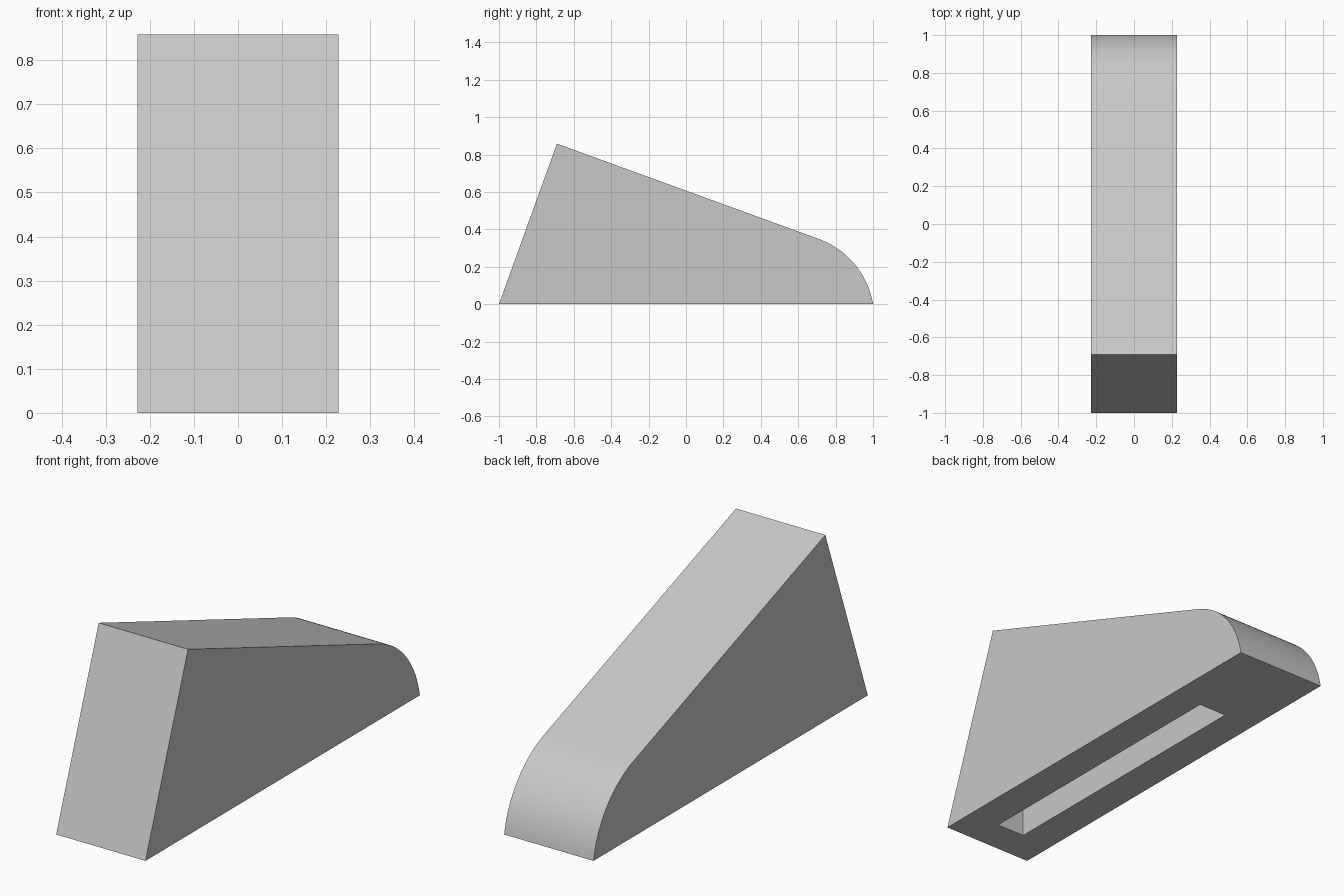
import bpy, bmesh
from math import radians, sin, cos, atan2
from mathutils import Vector

cube = bpy.data.objects.get("Cube")
if cube:
    bpy.data.objects.remove(cube, do_unlink=True)

HALF_WIDTH = 0.228
SLOPE = radians(20)
ARC_STEPS = 24


def extruded(name, profile, half_width):
    """Solid made by sweeping a (y, z) profile across x."""
    bm = bmesh.new()
    face = bm.faces.new([bm.verts.new((-half_width, y, z)) for y, z in profile])
    swept = bmesh.ops.extrude_face_region(bm, geom=[face])["geom"]
    verts = [v for v in swept if isinstance(v, bmesh.types.BMVert)]
    bmesh.ops.translate(bm, verts=verts, vec=(2 * half_width, 0, 0))
    bmesh.ops.recalc_face_normals(bm, faces=bm.faces)
    mesh = bpy.data.meshes.new(name)
    bm.to_mesh(mesh)
    bm.free()
    obj = bpy.data.objects.new(name, mesh)
    bpy.context.collection.objects.link(obj)
    return obj


# Grey material
grey = bpy.data.materials.new("light_grey")
grey.use_nodes = True
colour = (0.58, 0.58, 0.58, 1)
grey.diffuse_color = colour
grey.node_tree.nodes["Principled BSDF"].inputs["Base Color"].default_value = colour

# Wedge profile: leaning front, sloping top, nose arc tangent to the slope
peak = Vector((-0.69, 0.858))
toe = Vector((1, 0))
run = 1.4
start = peak + run * Vector((1, -sin(SLOPE) / cos(SLOPE)))
inward = Vector((-sin(SLOPE), -cos(SLOPE)))
chord = toe - start
radius = chord.length_squared / (2 * chord.dot(inward))
centre = start + radius * inward
first = radians(90) - SLOPE
last = atan2(toe.y - centre.y, toe.x - centre.x)
arc = []
for i in range(ARC_STEPS + 1):
    a = first + (last - first) * i / ARC_STEPS
    arc.append((centre.x + radius * cos(a), centre.y + radius * sin(a)))
wedge = extruded("wedge_body", [(-1, 0), tuple(peak)] + arc, HALF_WIDTH)
wedge.data.materials.append(grey)

# Long slot sunk into the underside
slot = extruded("slot_cutter",
                [(-0.84, -0.1), (-0.84, 0.25), (0.535, 0.25), (0.535, -0.1)], 0.071)
slot.data.materials.append(grey)
slot.hide_render = True
cut = wedge.modifiers.new("slot", "BOOLEAN")
cut.operation = "DIFFERENCE"
cut.solver = "EXACT"
cut.object = slot

bpy.ops.object.select_all(action="DESELECT")
wedge.select_set(True)
bpy.context.view_layer.objects.active = wedge
bpy.ops.object.modifier_apply(modifier=cut.name)
bpy.data.objects.remove(slot, do_unlink=True)
bpy.ops.object.shade_smooth_by_angle(angle=radians(30))
